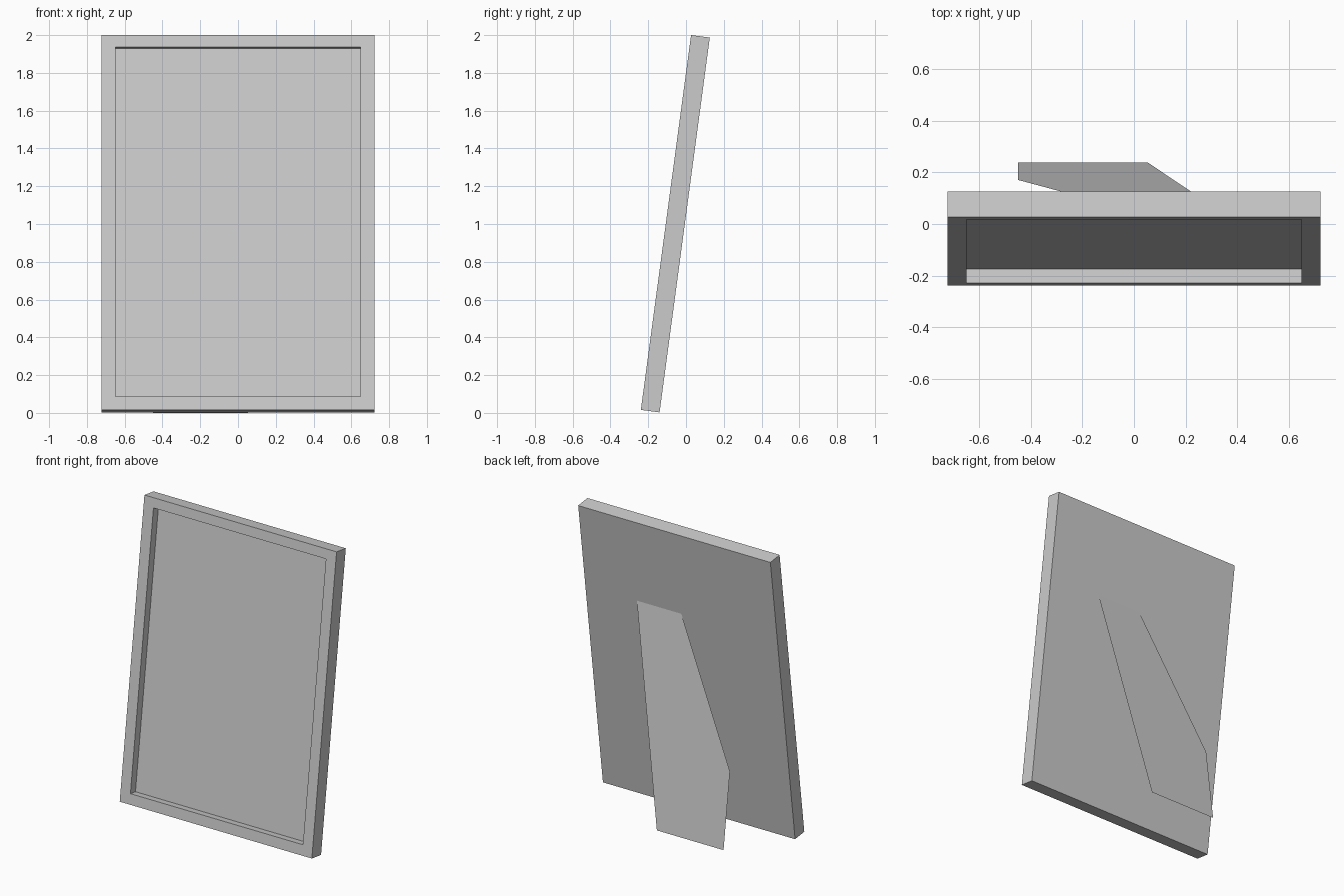
import bpy, bmesh, math
from mathutils import Vector

if "Cube" in bpy.data.objects:
    bpy.data.objects.remove(bpy.data.objects["Cube"])

TILT = math.radians(7.63)
W, H, T = 0.723, 2.002, 0.1   # half width, height, thickness
DEPTH = 0.055                 # recess behind the front border


def finish(name, bm):
    mesh = bpy.data.meshes.new(name)
    bm.to_mesh(mesh)
    bm.free()
    obj = bpy.data.objects.new(name, mesh)
    bpy.context.collection.objects.link(obj)
    return obj


def ring(bm, half, low, high, y):
    pts = [(-half, low), (half, low), (half, high), (-half, high)]
    return [bm.verts.new((x, y, z)) for x, z in pts]


# picture frame: back panel, outer sides, front border, recess walls, picture face
bm = bmesh.new()
rings = [ring(bm, W, 0, H, T),
         ring(bm, W, 0, H, 0),
         ring(bm, 0.649, 0.071, H - 0.065, 0),
         ring(bm, 0.649, 0.071, H - 0.065, DEPTH)]
bm.faces.new(rings[0])
bm.faces.new(rings[-1])
for a, b in zip(rings, rings[1:]):
    for i in range(4):
        j = (i + 1) % 4
        bm.faces.new((a[i], a[j], b[j], b[i]))
bmesh.ops.recalc_face_normals(bm, faces=bm.faces)
frame = finish("picture_frame", bm)
frame.rotation_euler.x = -TILT
frame.location = (0, -0.239, 0.016)

# easel stand: thin slanted sheet hinged on the back panel
foot, hinge = Vector((0, 0.239, 0)), Vector((0, 0.05, 1.415))
outline = [(0.052, 0), (0.335, 1), (0.0, 1), (-0.45, 0.36), (-0.45, 0)]
bm = bmesh.new()
bm.faces.new([bm.verts.new(foot.lerp(hinge, t) + Vector((x, 0, 0)))
              for x, t in outline])
bm.normal_update()
for f in bm.faces:
    if f.normal.y < 0:
        f.normal_flip()
finish("easel_stand", bm)
